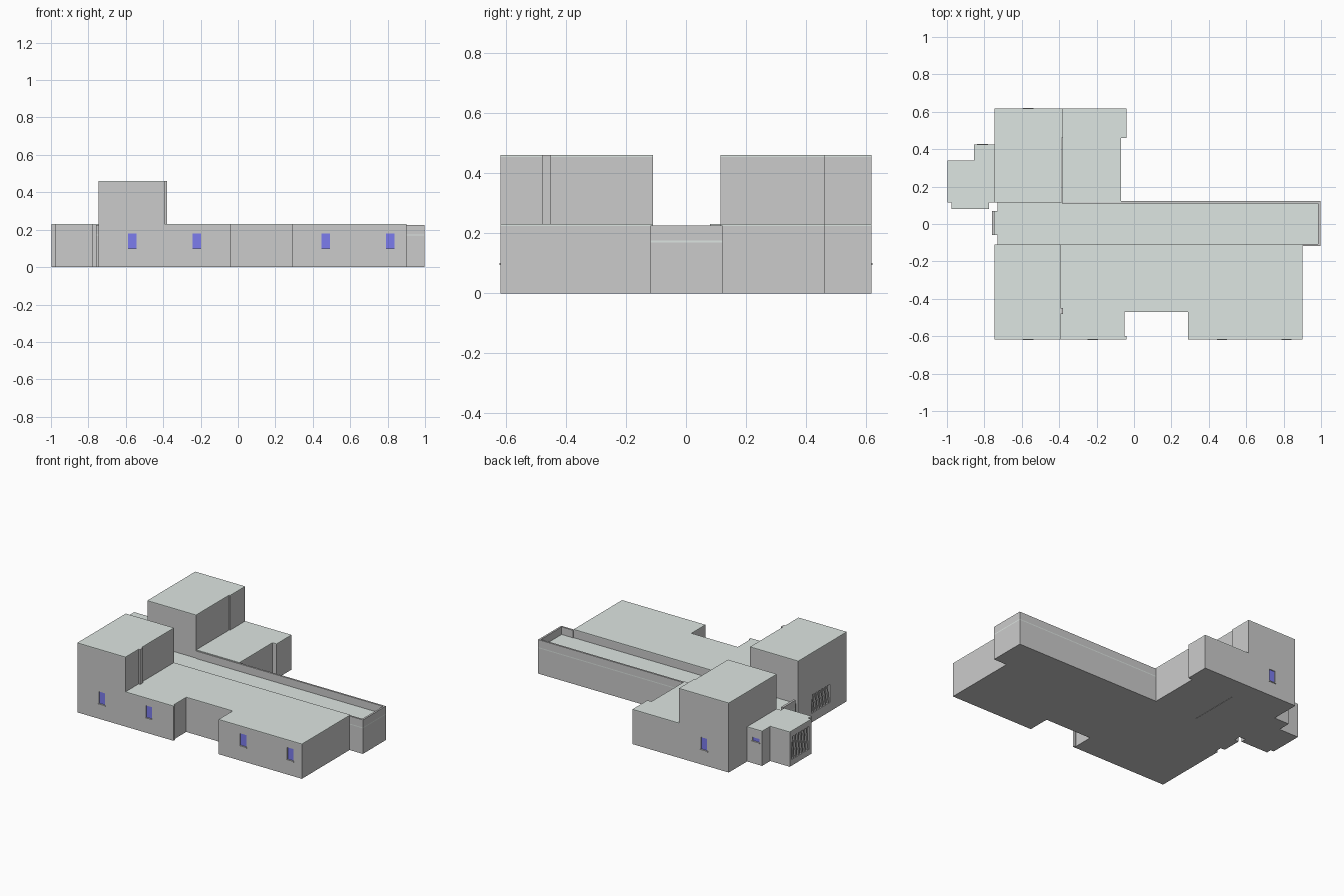
import bpy, bmesh
from mathutils import Vector

if "Cube" in bpy.data.objects:
    bpy.data.objects.remove(bpy.data.objects["Cube"])


def material(name, colour):
    m = bpy.data.materials.new(name)
    m.diffuse_color = colour
    m.use_nodes = True
    m.node_tree.nodes["Principled BSDF"].inputs["Base Color"].default_value = m.diffuse_color
    return m


ROOF = material("pale_roof", (0.73, 0.79, 0.76, 1))
GLASS = material("blue_glass", (0.2, 0.2, 0.85, 1))


def prism(name, outline, z0, z1, mat=None):
    bm = bmesh.new()
    base = bm.faces.new([bm.verts.new((x, y, z0)) for x, y in outline])
    top = bmesh.ops.extrude_face_region(bm, geom=[base])["geom"]
    bmesh.ops.translate(bm, vec=(0, 0, z1 - z0),
                        verts=[v for v in top if isinstance(v, bmesh.types.BMVert)])
    bmesh.ops.recalc_face_normals(bm, faces=bm.faces)
    mesh = bpy.data.meshes.new(name)
    bm.to_mesh(mesh)
    bm.free()
    ob = bpy.data.objects.new(name, mesh)
    bpy.context.collection.objects.link(ob)
    if mat:
        mesh.materials.append(mat)
    return ob


def rect(x0, x1, y0, y1):
    return [(x0, y0), (x1, y0), (x1, y1), (x0, y1)]


def box(name, x0, x1, y0, y1, z0, z1, mat=None):
    return prism(name, rect(x0, x1, y0, y1), z0, z1, mat)


def block(name, outline, height):
    # walls topped by a thin pale roof slab
    walls = prism(name + "_walls", outline, 0, height - 0.006)
    prism(name + "_roof", outline, height - 0.006, height, ROOF)
    return walls


def recess(walls, x0, x1, y0, y1, z0, z1):
    cutter = box("opening_cutter", x0, x1, y0, y1, z0, z1)
    cutter.hide_render = True
    cutter.hide_set(True)
    mod = walls.modifiers.new("opening", "BOOLEAN")
    mod.operation = "DIFFERENCE"
    mod.solver = "EXACT"
    mod.object = cutter


def window(walls, x, face_y, out, z=0.14, w=0.045, h=0.08):
    # out is -1 for front walls and +1 for back walls
    def span(a, b):
        return sorted((face_y + out * a, face_y + out * b))
    recess(walls, x - w / 2, x + w / 2, *span(-0.008, 0.02), z - h / 2, z + h / 2)
    box("window_glass", x - w / 2, x + w / 2, *span(-0.012, -0.006),
        z - h / 2, z + h / 2, GLASS)
    box("window_sill", x - w / 2 - 0.005, x + w / 2 + 0.005, *span(-0.004, 0.004),
        z - h / 2 - 0.006, z - h / 2)


def grille(walls, face_x, y0, y1, z0, z1, count=6):
    # recessed opening in a left wall, filled with slanted bars
    recess(walls, face_x - 0.02, face_x + 0.012, y0, y1, z0, z1)
    step = (y1 - y0) / count
    for i in range(count):
        a = y0 + i * step
        bar = box("grille_bar", face_x + 0.002, face_x + 0.013,
                  a + step * 0.1, a + step * 0.5, z0, z1)
        for v in bar.data.vertices:
            if v.co.z > (z0 + z1) / 2:
                v.co.y += step * 0.5


# front half: tower and low wing with entrance notch
front_tower = block("front_tower", rect(-0.745, -0.392, -0.617, -0.11), 0.46)
box("front_tower_pilaster", -0.392, -0.38, -0.48, -0.45, 0.23, 0.46)
front_wing = block("front_wing", [
    (-0.392, -0.617), (-0.04, -0.617), (-0.04, -0.60), (-0.05, -0.60),
    (-0.05, -0.47), (0.29, -0.47), (0.29, -0.617), (0.90, -0.617),
    (0.90, -0.11), (-0.392, -0.11)], 0.23)

# back half: tower and stepped low wing
back_tower = block("back_tower", [
    (-0.745, 0.115), (-0.388, 0.115), (-0.388, 0.46), (-0.38, 0.46),
    (-0.38, 0.617), (-0.745, 0.617)], 0.46)
block("back_wing", [
    (-0.386, 0.115), (-0.07, 0.115), (-0.07, 0.46), (-0.04, 0.46),
    (-0.04, 0.617), (-0.38, 0.617), (-0.38, 0.46), (-0.386, 0.46)], 0.23)

# central corridor: sunken roof behind parapets
block("corridor", [
    (-0.73, -0.11), (0.9, -0.11), (0.9, -0.118), (0.997, -0.118),
    (0.997, 0.122), (-0.07, 0.122), (-0.07, 0.115), (-0.73, 0.115),
    (-0.73, 0.07), (-0.76, 0.07), (-0.76, -0.06), (-0.73, -0.06)], 0.175)
prism("corridor_parapet", [
    (0.9, -0.118), (0.997, -0.118), (0.997, 0.122), (-0.386, 0.122),
    (-0.386, 0.110), (0.985, 0.110), (0.985, -0.106), (0.9, -0.106)], 0.175, 0.225)
box("corridor_end_parapet", -0.76, -0.745, -0.06, 0.07, 0.175, 0.225)

# small side annexe on the left
annexe = block("side_annexe", [
    (-0.998, 0.115), (-0.975, 0.115), (-0.975, 0.08), (-0.775, 0.08),
    (-0.775, 0.115), (-0.745, 0.115), (-0.745, 0.425), (-0.855, 0.425),
    (-0.855, 0.34), (-0.998, 0.34)], 0.23)

# windows
window(front_tower, -0.565, -0.617, -1)
for x in (-0.22, 0.47, 0.815):
    window(front_wing, x, -0.617, -1)
window(back_tower, -0.565, 0.617, 1)
window(annexe, -0.81, 0.425, 1, 0.16, 0.05, 0.025)

# slatted openings on the left walls
grille(front_tower, -0.745, -0.44, -0.25, 0.06, 0.18)
grille(annexe, -0.998, 0.14, 0.32, 0.04, 0.19)
